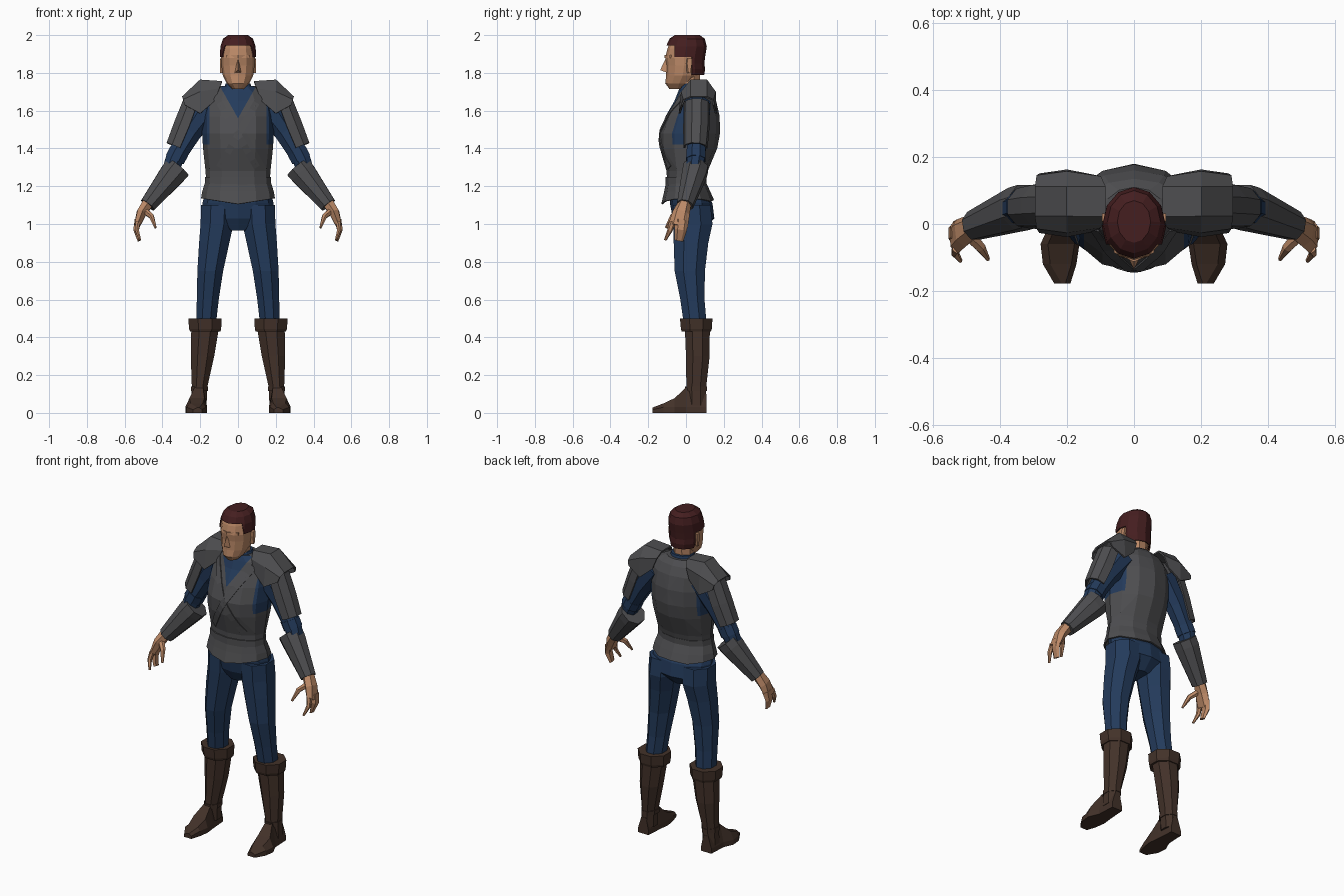
import bpy, bmesh, math
from mathutils import Vector
from mathutils.bvhtree import BVHTree

if "Cube" in bpy.data.objects:
    bpy.data.objects.remove(bpy.data.objects["Cube"])


def material(name, rgb):
    m = bpy.data.materials.new(name)
    m.diffuse_color = (*rgb, 1)
    m.use_nodes = True
    m.node_tree.nodes["Principled BSDF"].inputs["Base Color"].default_value = m.diffuse_color
    return m


GREY = material("grey leather", (0.075, 0.075, 0.08))
BLUE = material("blue cloth", (0.017, 0.043, 0.105))
BROWN = material("brown boot leather", (0.055, 0.031, 0.022))
SKIN = material("skin", (0.5, 0.25, 0.135))
HAIR = material("dark red hair", (0.058, 0.013, 0.014))


def finish(name, bm, mats, mirror=False, thick=0):
    bmesh.ops.recalc_face_normals(bm, faces=bm.faces[:])
    me = bpy.data.meshes.new(name)
    bm.to_mesh(me)
    bm.free()
    for m in mats:
        me.materials.append(m)
    ob = bpy.data.objects.new(name, me)
    bpy.context.collection.objects.link(ob)
    if thick:
        mod = ob.modifiers.new("thickness", 'SOLIDIFY')
        mod.thickness, mod.offset = thick, 0
    if mirror:
        ob.modifiers.new("mirror", 'MIRROR')
    return ob


def skin_rings(rings, closed=True, caps=True):
    """Bridge equal-length rings of points into a surface."""
    bm = bmesh.new()
    vs = [[bm.verts.new(p) for p in r] for r in rings]
    n = len(rings[0])
    for a, b in zip(vs, vs[1:]):
        for i in range(n if closed else n - 1):
            j = (i + 1) % n
            bm.faces.new((a[i], a[j], b[j], b[i]))
    if caps and closed:
        bm.faces.new(vs[0])
        bm.faces.new(vs[-1])
    return bm


def level(z, cx, w, f, b, n=12, flat=False):
    """Horizontal ring: half width w, front f, back b."""
    k = 1 / math.cos(math.pi / n) if flat else 1
    pts = []
    for i in range(n):
        a = 2 * math.pi * (i + 0.5 * flat) / n
        pts.append((cx + math.sin(a) * w * k, (f + b) / 2 - math.cos(a) * (b - f) / 2 * k, z))
    return pts


def stack(rows, n=12, flat=False):
    return skin_rings([level(*r, n=n, flat=flat) for r in rows])


def tube(path, n=8, arc=None):
    """Rows of (x, y, z, outward radius, y radius); arc gives an open shell."""
    pts = [Vector(p[:3]) for p in path]
    rings = []
    for i, (c, row) in enumerate(zip(pts, path)):
        d = (pts[min(i + 1, len(pts) - 1)] - pts[max(i - 1, 0)]).normalized()
        u = (Vector((0, 1, 0)) - d * d.y).normalized()
        v = d.cross(u)
        if arc:
            angles = [math.radians(-arc + 2 * arc * k / (n - 1)) for k in range(n)]
        else:
            angles = [2 * math.pi * (k + 0.5) / n for k in range(n)]
        rings.append([c + v * math.cos(a) * row[3] + u * math.sin(a) * row[4] for a in angles])
    return skin_rings(rings, closed=not arc)


def cut(bm, co, no):
    bmesh.ops.bisect_plane(bm, geom=bm.verts[:] + bm.edges[:] + bm.faces[:],
                           plane_co=co, plane_no=no)


# Vest with blue neckline and armholes
bm = stack([(1.22, 0, .168, -.10, .10), (1.28, 0, .172, -.103, .115), (1.40, 0, .185, -.138, .165),
            (1.48, 0, .19, -.142, .18), (1.57, 0, .188, -.108, .178), (1.65, 0, .178, -.062, .16),
            (1.70, 0, .15, -.042, .135), (1.73, 0, .09, -.03, .11)])
tree = BVHTree.FromBMesh(bm)
for s in (1, -1):
    cut(bm, (0, 0, 1.56), (.15, 0, -.085 * s))
    cut(bm, (.15 * s, 0, 0), (1, 0, 0))
cut(bm, (0, 0, 1.42), (0, 0, 1))
for f in bm.faces:
    c = f.calc_center_median()
    neckline = c.y < .02 and c.z > 1.56 + abs(c.x) * 1.765
    armhole = abs(c.x) > .15 and 1.42 < c.z < 1.68
    f.material_index = int(neckline or armhole)
finish("vest", bm, [GREY, BLUE])

# Crossed chest straps laid on the vest
rings = []
for k in range(11):
    t = k / 10
    x, z = -.12 + .22 * t, 1.68 - .38 * t
    ring = []
    for side, lift in ((-1, .006), (1, .006), (1, -.003), (-1, -.003)):
        px, pz = x + side * .015, z + side * .009
        hit = tree.ray_cast(Vector((px, -1, pz)), Vector((0, 1, 0)))[0]
        ring.append((px, (hit.y if hit else -.05) - lift, pz))
    rings.append(ring)
finish("chest_straps", skin_rings(rings), [GREY], mirror=True)

# Belt and flared hem
finish("belt", stack([(1.205, 0, .176, -.108, .108), (1.25, 0, .174, -.108, .11)]), [GREY])
hem = [level(1.22, 0, .17, -.102, .102), level(1.17, 0, .186, -.112, .125)]
hem.append([(x, y, 1.105 + .03 * abs(x) / .19 + (.02 if y > .1 and abs(x) < .05 else 0))
            for x, y, z in level(0, 0, .192, -.127, .145)])
finish("vest_hem", skin_rings(hem, caps=False), [GREY], thick=.008)

# Collar and neck
finish("collar", stack([(1.64, 0, .085, -.045, .105), (1.70, 0, .078, -.038, .10),
                        (1.745, 0, .066, -.028, .09)]), [BLUE])
finish("neck", stack([(1.66, 0, .055, -.03, .07), (1.81, 0, .055, -.035, .075)], n=8, flat=True), [SKIN])

# Head
skull = [(1.84, 0, .088, -.104, .085), (1.88, 0, .089, -.11, .09), (1.93, 0, .086, -.098, .098),
         (1.97, 0, .073, -.08, .088), (1.99, 0, .045, -.05, .06)]
finish("head", stack([(1.715, 0, .03, -.088, .0), (1.745, 0, .06, -.11, .04),
                      (1.785, 0, .08, -.105, .07)] + skull), [SKIN])
finish("brow", skin_rings([[(x, y, z) for y, z in ((-.085 - d, 1.895), (-.085 - d, 1.88), (-.06, 1.87), (-.06, 1.895))]
                           for x, d in ((-.06, 0), (0, .028), (.06, 0))]), [SKIN])
bm = bmesh.new()
for p in ((0, -.105, 1.88), (.018, -.098, 1.80), (-.018, -.098, 1.80), (0, -.137, 1.815), (0, -.09, 1.80)):
    bm.verts.new(p)
bmesh.ops.convex_hull(bm, input=bm.verts[:])
finish("nose", bm, [SKIN])
finish("ears", skin_rings([[(.08, y, z), (.096, y + .008, z), (.096, y + w, z), (.08, y + w, z)]
                           for y, w, z in ((.005, .018, 1.80), (-.002, .034, 1.85), (.002, .03, 1.875))]),
       [SKIN], mirror=True)

# Hair cap trimmed along the hairline
g = .009
bm = stack([(1.78, 0, .078, -.10, .092), (1.82, 0, .09, -.11, .098)] +
           [(z + g, x, w + .004, f - .005, b + g) for z, x, w, f, b in skull])
for z in (1.945, 1.885, 1.79):
    cut(bm, (0, 0, z), (0, 0, 1))
for y in (-.06, .03):
    cut(bm, (0, y, 0), (0, 1, 0))
bald = []
for f in bm.faces:
    c = f.calc_center_median()
    if not (c.z > 1.945 or (c.y > -.06 and c.z > 1.885) or (c.y > .03 and c.z > 1.79)):
        bald.append(f)
bmesh.ops.delete(bm, geom=bald, context='FACES')
finish("hair", bm, [HAIR], thick=.006)

# Trousers
finish("hips", stack([(1.2, 0, .165, -.09, .095), (1.11, 0, .188, -.085, .14), (1.03, 0, .185, -.07, .15),
                      (.965, 0, .06, -.035, .09)]), [BLUE])
finish("trouser_legs", stack([(1.10, .107, .088, -.07, .13), (1.0, .111, .087, -.068, .14),
                              (.9, .126, .08, -.065, .118), (.75, .147, .068, -.06, .10),
                              (.6, .16, .058, -.03, .098), (.46, .17, .052, -.01, .11)], n=8, flat=True),
       [BLUE], mirror=True)

# Boots
finish("boot_shafts", stack([(.45, .174, .073, -.006, .126), (.3, .188, .062, 0, .125),
                             (.13, .204, .04, .002, .106), (.04, .208, .042, .002, .108)], n=8, flat=True),
       [BROWN], mirror=True)
finish("boot_cuffs", stack([(.43, .173, .08, -.022, .132), (.445, .174, .085, -.027, .137),
                            (.5, .175, .088, -.032, .14)], n=8, flat=True), [BROWN], mirror=True)
finish("ankle_straps", stack([(.115, .204, .044, -.005, .11), (.14, .203, .045, -.004, .11)],
                         n=8, flat=True), [BROWN], mirror=True)
feet = []
for y, a, b, top in ((.108, .178, .247, .10), (0, .17, .252, .135), (-.06, .163, .279, .078),
                     (-.12, .172, .272, .05), (-.178, .19, .238, .028)):
    low = min(.03, top * .6)
    feet.append([(a, y, 0), (b, y, 0), (b, y, low), (b - .022, y, top), (a + .015, y, top), (a, y, low)])
finish("boot_feet", skin_rings(feet), [BROWN], mirror=True)

# Sleeves and elbow bands
finish("sleeves", tube([(.15, .06, 1.63, .085, .075), (.25, .06, 1.49, .064, .06),
                        (.335, .052, 1.345, .052, .05), (.37, .04, 1.25, .045, .045)]), [BLUE], mirror=True)
finish("elbow_bands", tube([(.312, .053, 1.385, .058, .055), (.335, .052, 1.34, .057, .055)]),
       [BLUE], mirror=True)

# Forearm guards
finish("forearm_guards", tube([(.318, .053, 1.30, .076, .07), (.345, .045, 1.267, .074, .07),
                               (.478, -.005, 1.10, .046, .046)]), [GREY], mirror=True)

# Upper arm plates, open on the inside
finish("upper_arm_plates", tube([(.225, .057, 1.64, .066, .065), (.27, .055, 1.52, .07, .066),
                                 (.318, .05, 1.405, .064, .06)], n=6, arc=100),
       [GREY], mirror=True, thick=.01)

# Shoulder pads
pads = []
for top, low, inset in (((.085, 1.752), (.125, 1.65), .015), ((.2, 1.76), (.2, 1.585), 0),
                        ((.293, 1.672), (.282, 1.63), .012)):
    row = []
    for y, t in ((-.034 + inset, 0), (-.022 + inset, .65), (.025, 1), (.11, 1),
                 (.153 - inset, .65), (.158 - inset, 0)):
        row.append((low[0] + (top[0] - low[0]) * t, y, low[1] + (top[1] - low[1]) * t))
    pads.append(row)
finish("shoulder_pads", skin_rings(pads, closed=False), [GREY], mirror=True, thick=.01)

# Hands
finish("palms", tube([(.475, -.005, 1.115, .034, .034), (.51, -.025, 1.06, .03, .046),
                      (.535, -.042, .99, .018, .052)], n=6), [SKIN], mirror=True)
finish("fingers", tube([(.53, -.022, 1.02, .02, .036), (.54, -.028, .97, .016, .033),
                        (.525, -.038, .912, .008, .024)], n=6), [SKIN], mirror=True)
finish("index_fingers", tube([(.53, -.07, 1.01, .014, .018), (.535, -.086, .965, .012, .014),
                              (.518, -.11, .915, .006, .007)], n=6), [SKIN], mirror=True)
finish("thumbs", tube([(.50, -.025, 1.075, .02, .022), (.458, -.07, 1.04, .015, .016),
                       (.436, -.105, .98, .006, .007)], n=6), [SKIN], mirror=True)
